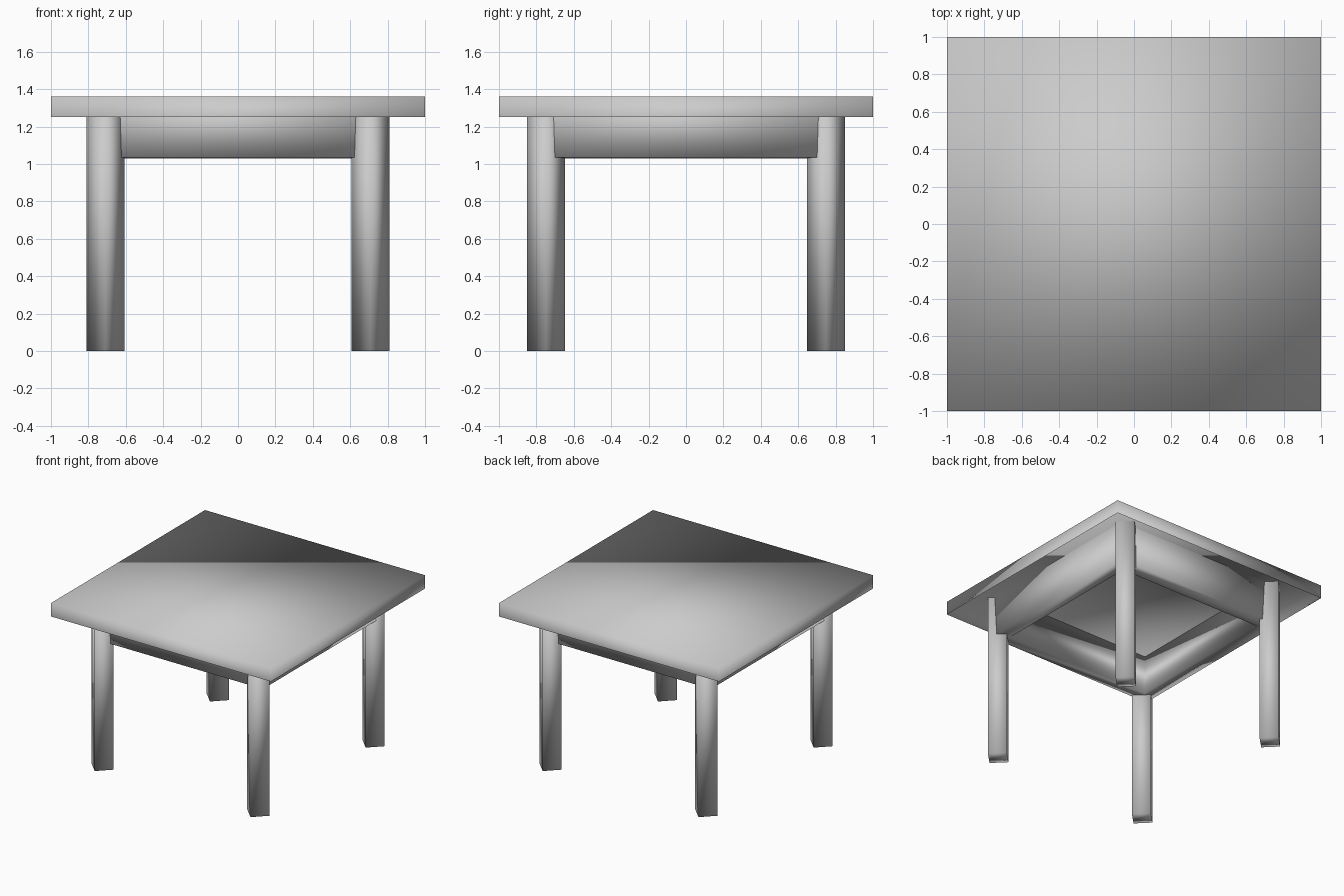
import bpy, bmesh, math

if "Cube" in bpy.data.objects:
    bpy.data.objects.remove(bpy.data.objects["Cube"])

TOP_Z = 1.36


def finish(bm, name):
    """Turn a bmesh into a smooth-shaded object."""
    bmesh.ops.recalc_face_normals(bm, faces=bm.faces)
    for f in bm.faces:
        f.smooth = True
    mesh = bpy.data.meshes.new(name)
    bm.to_mesh(mesh)
    bm.free()
    obj = bpy.data.objects.new(name, mesh)
    bpy.context.collection.objects.link(obj)
    return obj


def square(bm, half_x, half_y, z):
    return [bm.verts.new((sx * half_x, sy * half_y, z))
            for sx, sy in ((-1, -1), (1, -1), (1, 1), (-1, 1))]


def bridge(bm, a, b):
    for i in range(4):
        j = (i + 1) % 4
        bm.faces.new((a[i], a[j], b[j], b[i]))


# Table top: shallow shell, open underneath
bm = bmesh.new()
lower = square(bm, 1, 1, 1.25)
upper = square(bm, 1, 1, TOP_Z)
bridge(bm, lower, upper)
bm.faces.new(upper)
top = finish(bm, "table_top")
# an open shell has no inside, so make sure the top faces up
if top.data.polygons[4].normal.z < 0:
    top.data.flip_normals()

# Apron: slightly tapered square frame reaching up inside the top
bm = bmesh.new()
rings = [square(bm, 0.762, 0.764, 1.035),
         square(bm, 0.772, 0.774, TOP_Z - 0.004),
         square(bm, 0.67, 0.67, TOP_Z - 0.004),
         square(bm, 0.66, 0.66, 1.03)]
for i in range(4):
    bridge(bm, rings[i], rings[(i + 1) % 4])
finish(bm, "apron")

# Legs: four-sided posts turned 45 degrees
for side, sx in (("left", -1), ("right", 1)):
    for end, sy in (("front", -1), ("back", 1)):
        bm = bmesh.new()
        rows = []
        for z in (0, TOP_Z - 0.003):
            rows.append([bm.verts.new((0.101 * math.cos(k * math.pi / 2),
                                       0.101 * math.sin(k * math.pi / 2), z))
                         for k in range(4)])
        bridge(bm, *rows)
        bm.faces.new(rows[0])
        bm.faces.new(rows[1])
        leg = finish(bm, f"{end}_{side}_leg")
        leg.location = (sx * 0.708, sy * 0.748, 0)
